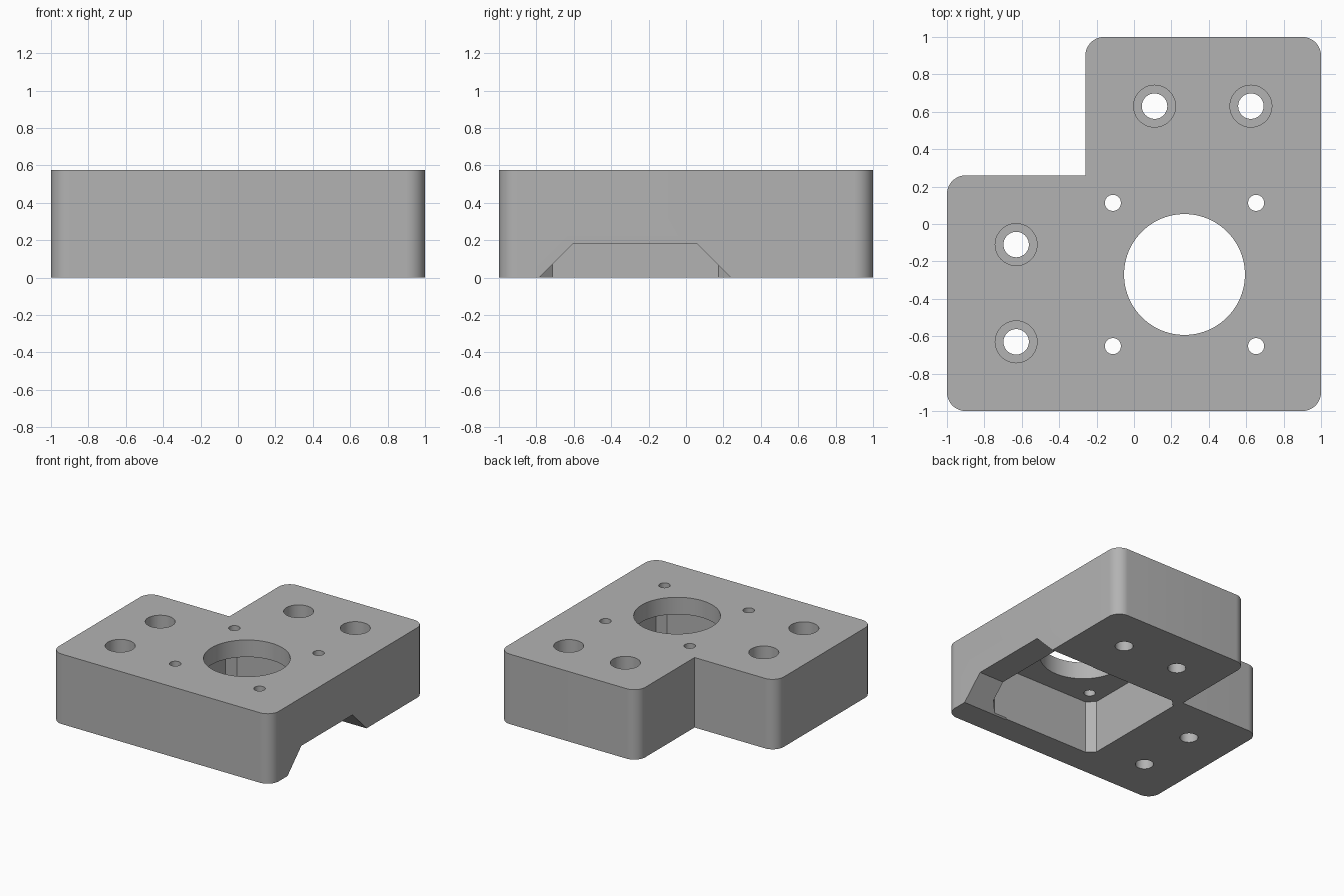
import bpy, bmesh, math

old = bpy.data.objects.get("Cube")
if old:
    bpy.data.objects.remove(old, do_unlink=True)

HEIGHT = 0.575
CEILING = 0.435          # roof of the motor pocket
MOTOR = (0.27, -0.27)    # motor axis

grey = bpy.data.materials.new("plain grey")
grey.use_nodes = True
colour = (0.45, 0.45, 0.45, 1)
grey.diffuse_color = colour
grey.node_tree.nodes["Principled BSDF"].inputs["Base Color"].default_value = colour


def prism(name, points, start, depth):
    """Extrude a closed 3D outline along a vector."""
    bm = bmesh.new()
    face = bm.faces.new([bm.verts.new(p) for p in points])
    ext = bmesh.ops.extrude_face_region(bm, geom=[face])
    verts = [v for v in ext["geom"] if isinstance(v, bmesh.types.BMVert)]
    bmesh.ops.translate(bm, verts=verts, vec=depth)
    bmesh.ops.translate(bm, verts=bm.verts, vec=start)
    bmesh.ops.recalc_face_normals(bm, faces=bm.faces)
    mesh = bpy.data.meshes.new(name)
    bm.to_mesh(mesh)
    bm.free()
    mesh.materials.append(grey)
    obj = bpy.data.objects.new(name, mesh)
    bpy.context.collection.objects.link(obj)
    return obj


def rounded(corners, radius, steps=12):
    """Round the axis-aligned convex corners; each entry is x, y, start angle or None."""
    pts = []
    for x, y, a in corners:
        if a is None:
            pts.append((x, y, 0))
            continue
        mid = math.radians(a + 45)
        cx = x - math.copysign(radius, math.cos(mid))
        cy = y - math.copysign(radius, math.sin(mid))
        for i in range(steps + 1):
            t = math.radians(a + 90 * i / steps)
            pts.append((cx + radius * math.cos(t), cy + radius * math.sin(t), 0))
    return pts


def cut(body, cutter):
    mod = body.modifiers.new(cutter.name, 'BOOLEAN')
    mod.operation = 'DIFFERENCE'
    mod.solver = 'EXACT'
    mod.object = cutter
    bpy.context.view_layer.objects.active = body
    bpy.ops.object.modifier_apply(modifier=mod.name)
    bpy.data.objects.remove(cutter, do_unlink=True)


def drill(body, x, y, radius, bottom=-0.1, sides=48):
    ring = [(radius * math.cos(math.tau * i / sides),
             radius * math.sin(math.tau * i / sides), 0) for i in range(sides)]
    cut(body, prism("drill", ring, (x, y, bottom), (0, 0, 1)))


# L-shaped block with rounded outer corners
body = prism("motor_mount_block", rounded([
    (1, -1, 270), (1, 1, 0), (-0.26, 1, 90),
    (-0.26, 0.26, None), (-1, 0.26, 90), (-1, -1, 180)], 0.1),
    (0, 0, 0), (0, 0, HEIGHT))

# Square motor pocket with chamfered corners, open below
h, c = 0.505, 0.445
pocket = [(h, -c, 0), (h, c, 0), (c, h, 0), (-c, h, 0),
          (-h, c, 0), (-h, -c, 0), (-c, -h, 0), (c, -h, 0)]
cut(body, prism("pocket", pocket, (*MOTOR, -0.1), (0, 0, CEILING + 0.1)))

# Sloped channel from the pocket out through the left side
channel = [(0, -0.605, 0.18), (0, 0.06, 0.18), (0, 0.25, -0.01), (0, -0.795, -0.01)]
cut(body, prism("channel", channel, (0.6, 0, 0), (0.6, 0, 0)))

# Central bore and four motor screw holes
drill(body, *MOTOR, 0.323, sides=96)
for sx in (-1, 1):
    for sy in (-1, 1):
        drill(body, MOTOR[0] + sx * 0.383, MOTOR[1] + sy * 0.383, 0.043)

# Counterbored mounting holes on both arms
for x, y in ((0.11, 0.63), (0.625, 0.63), (-0.63, -0.11), (-0.63, -0.63)):
    drill(body, x, y, 0.068)
    drill(body, x, y, 0.112, bottom=0.22)

# Smooth curved walls, keep crisp edges
bpy.ops.object.select_all(action='DESELECT')
body.select_set(True)
bpy.context.view_layer.objects.active = body
bpy.ops.object.shade_smooth_by_angle(angle=math.radians(30))
